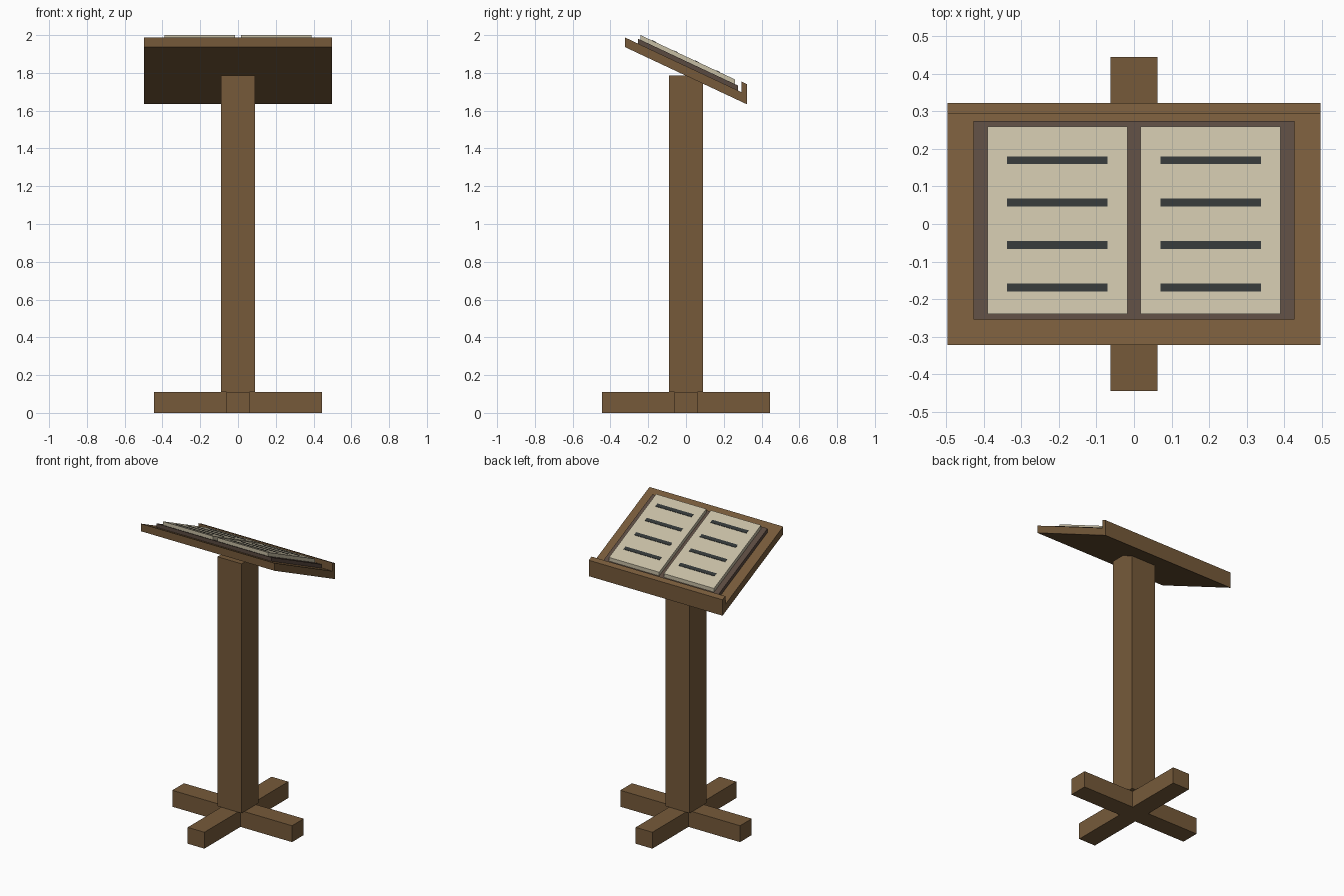
import bpy

if "Cube" in bpy.data.objects:
    bpy.data.objects.remove(bpy.data.objects["Cube"])

SLOPE = -0.469  # height change of the desk per unit of y


def material(name, rgb):
    # sRGB 0-255 to linear
    lin = [((c / 255 + 0.055) / 1.055) ** 2.4 for c in rgb]
    m = bpy.data.materials.new(name)
    m.diffuse_color = (*lin, 1)
    m.use_nodes = True
    m.node_tree.nodes["Principled BSDF"].inputs["Base Color"].default_value = m.diffuse_color
    return m


wood = material("brown_wood", (118, 90, 58))
leather = material("dark_leather", (90, 74, 64))
paper = material("cream_paper", (198, 189, 164))
ink = material("dark_ink", (50, 54, 54))


def box(name, mat, x, y, z, slope=0.0):
    """Box between (min, max) pairs; slope shears it along y."""
    bpy.ops.mesh.primitive_cube_add(size=1)
    ob = bpy.context.object
    ob.name = name
    ob.data.materials.append(mat)
    for v in ob.data.vertices:
        px, py, pz = [lo if c < 0 else hi for c, (lo, hi) in zip(v.co, (x, y, z))]
        v.co = (px, py, pz + slope * py)
    return ob


# Crossed foot: one long beam and two side arms
box("foot_beam", wood, (-0.445, 0.445), (-0.062, 0.062), (0, 0.11))
for side, label in ((-1, "front"), (1, "back")):
    box(f"foot_arm_{label}", wood, (-0.062, 0.062),
        sorted((side * 0.062, side * 0.445)), (0, 0.11))

# Upright post
box("post", wood, (-0.09, 0.09), (-0.09, 0.09), (0.11, 1.785))

# Sloped desk with a retaining lip on the low edge
box("desk_board", wood, (-0.497, 0.497), (-0.322, 0.322), (1.785, 1.836), SLOPE)
box("desk_lip", wood, (-0.497, 0.497), (0.293, 0.322), (1.836, 1.892), SLOPE)

# Open book: cover, two page blocks and lines of writing
box("book_cover", leather, (-0.428, 0.428), (-0.255, 0.275), (1.836, 1.862), SLOPE)
for side, label in ((-1, "left"), (1, "right")):
    box(f"pages_{label}", paper, sorted((side * 0.017, side * 0.39)),
        (-0.24, 0.26), (1.862, 1.887), SLOPE)
    for i in range(4):
        yc = -0.169 + i * 0.113
        box(f"writing_{label}_{i + 1}", ink, sorted((side * 0.07, side * 0.338)),
            (yc - 0.0105, yc + 0.0105), (1.886, 1.889), SLOPE)
